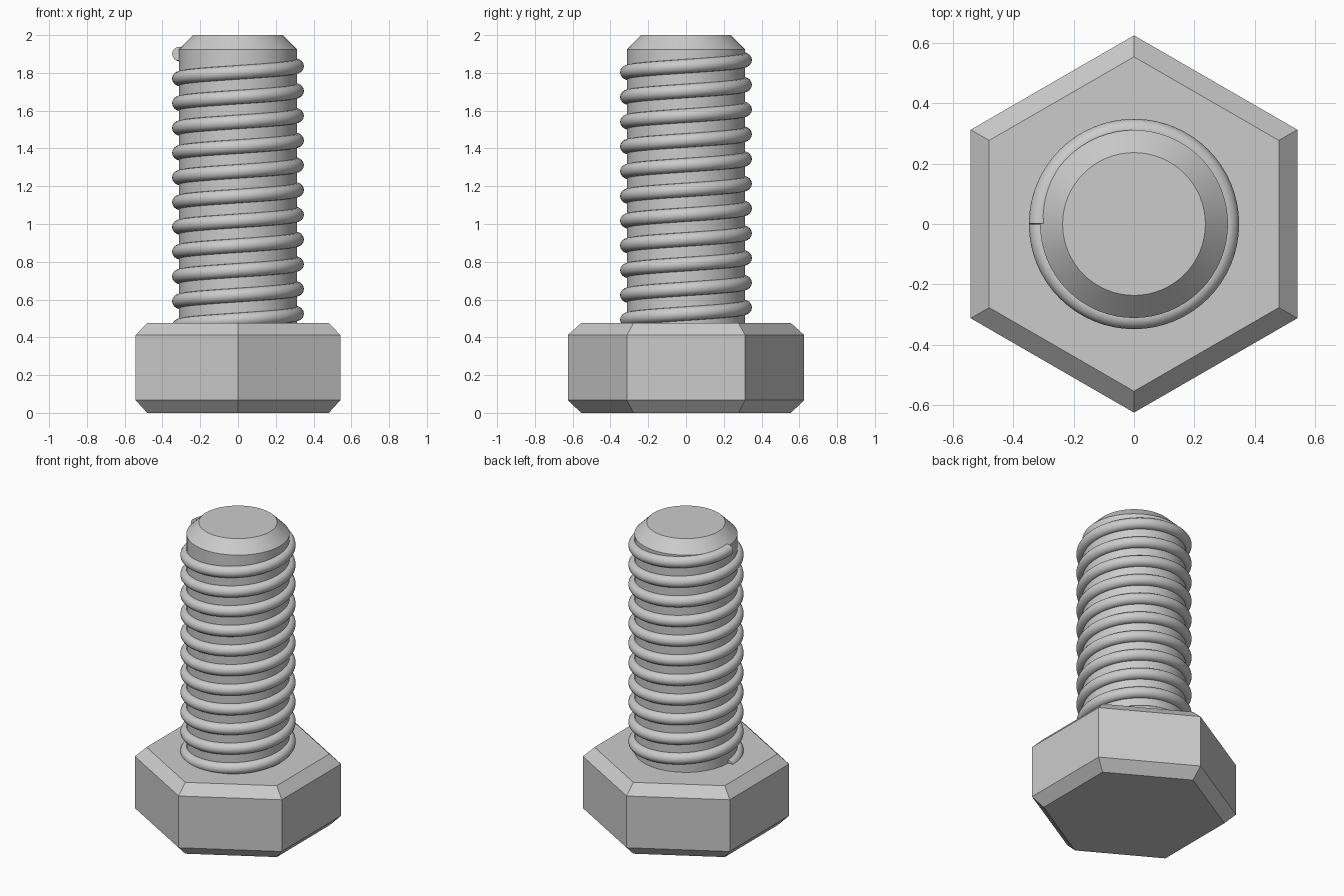
import bpy, bmesh
from math import pi, cos, sin, radians
from mathutils import Vector

if "Cube" in bpy.data.objects:
    bpy.data.objects.remove(bpy.data.objects["Cube"])

steel = bpy.data.materials.new("grey steel")
steel.use_nodes = True
GREY = (0.6, 0.6, 0.6, 1)
steel.diffuse_color = GREY
steel.node_tree.nodes["Principled BSDF"].inputs["Base Color"].default_value = GREY


def skin(name, rings, smooth):
    """Join equal rings of points into a closed, capped solid."""
    bm = bmesh.new()
    loops = [[bm.verts.new(p) for p in ring] for ring in rings]
    n = len(loops[0])
    for a, b in zip(loops, loops[1:]):
        for i in range(n):
            j = (i + 1) % n
            bm.faces.new((a[i], a[j], b[j], b[i]))
    bm.faces.new(loops[0][::-1])
    bm.faces.new(loops[-1])
    bmesh.ops.recalc_face_normals(bm, faces=bm.faces)
    mesh = bpy.data.meshes.new(name)
    bm.to_mesh(mesh)
    bm.free()
    mesh.materials.append(steel)
    obj = bpy.data.objects.new(name, mesh)
    bpy.context.collection.objects.link(obj)
    if smooth:
        bpy.ops.object.select_all(action="DESELECT")
        obj.select_set(True)
        bpy.context.view_layer.objects.active = obj
        bpy.ops.object.shade_smooth_by_angle(angle=radians(35))
    return obj


def lathe(name, profile, sides, smooth):
    """Stack regular polygons, with a corner on the y axis, along z."""
    turn = [pi / 2 + 2 * pi * i / sides for i in range(sides)]
    rings = [[(r * cos(t), r * sin(t), z) for t in turn] for r, z in profile]
    return skin(name, rings, smooth)


# Hexagonal head, chamfered above and below
lathe("hex_head", [(0.555, 0), (0.626, 0.067), (0.626, 0.412), (0.555, 0.476)], 6, False)

# Round shank with a chamfered tip
lathe("shank", [(0.312, 0.4), (0.312, 1.925), (0.237, 2.0)], 64, True)

# Right-handed thread: a round bead wound around the shank
TURNS, STEPS, SIDES = 11, 64, 16
PITCH, START, RADIUS, BEAD = 0.131, 0.46, 0.312, 0.037
rings = []
for k in range(TURNS * STEPS + 1):
    t = pi + 2 * pi * k / STEPS
    out = Vector((cos(t), sin(t), 0))
    along = Vector((-RADIUS * sin(t), RADIUS * cos(t), PITCH / (2 * pi))).normalized()
    up = out.cross(along)
    centre = out * RADIUS + Vector((0, 0, START + PITCH * k / STEPS))
    rings.append([centre + BEAD * (out * cos(a) + up * sin(a))
                  for a in (2 * pi * i / SIDES for i in range(SIDES))])
skin("thread", rings, True)
